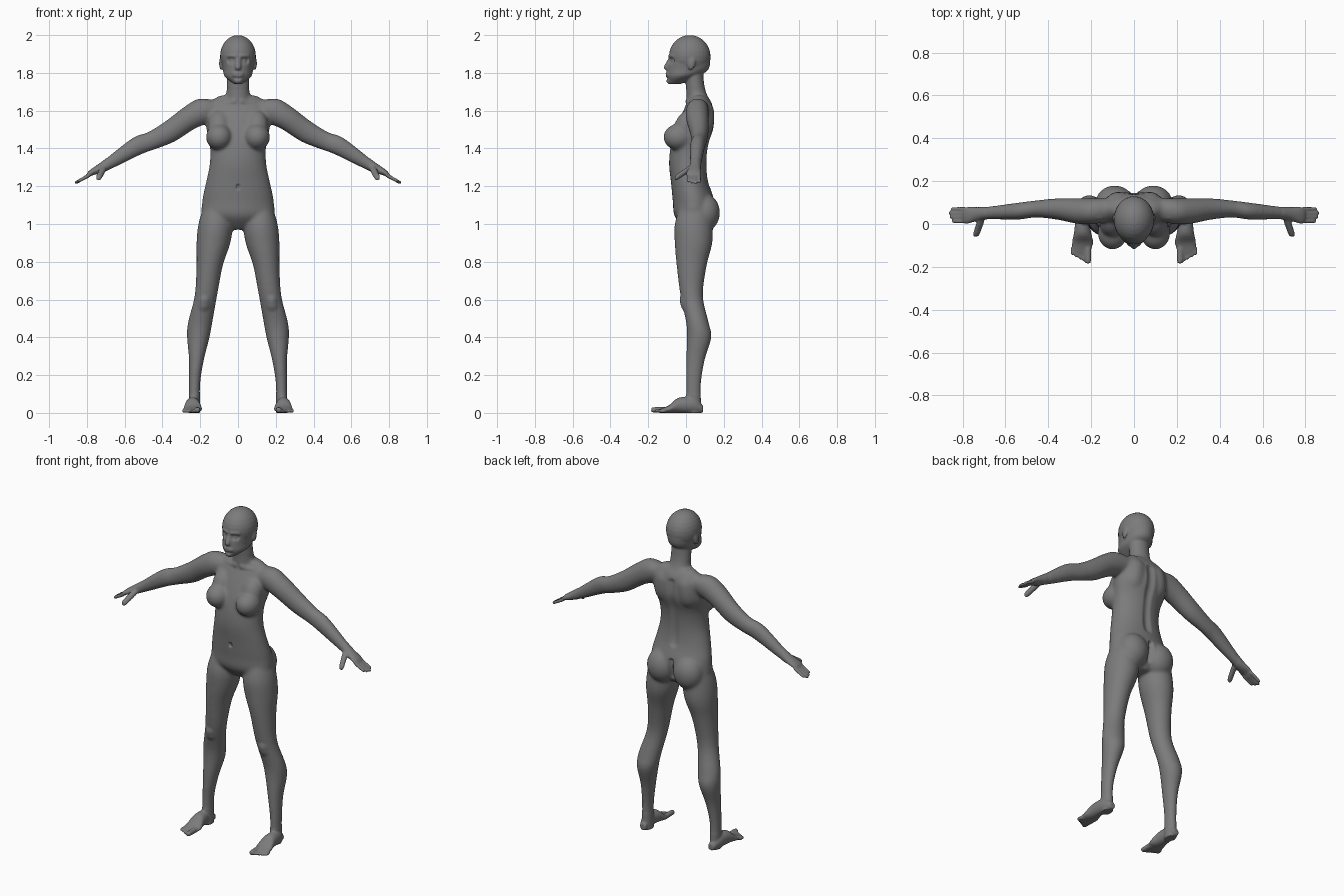
import bpy, bmesh, math
from mathutils import Vector, Matrix

if "Cube" in bpy.data.objects:
    bpy.data.objects.remove(bpy.data.objects["Cube"], do_unlink=True)

X, Y, Z = Vector((1, 0, 0)), Vector((0, 1, 0)), Vector((0, 0, 1))
ARM_UP = Vector((.4, 0, .9)).normalized()
SEGMENTS = 28
STEPS = 4
BOTH_SIDES = (1, -1)
CENTRE_ONLY = (1,)
bm = bmesh.new()


def mirrored(point, sign):
    return Vector((point[0] * sign, point[1], point[2]))


def smooth_between(before, start, end, after, t):
    """Cubic blend from start to end with tangents taken from the neighbours."""
    leaving, arriving = (end - before) / 2, (after - start) / 2
    ease = t * t * (3 - 2 * t)
    return (start + (end - start) * ease
            + leaving * t * (1 - t) ** 2 - arriving * t * t * (1 - t))


def loft(stations, side, up, signs=BOTH_SIDES):
    """Skin ellipses (x, y, z, side radius, up radius) along a smooth path."""
    padded = [stations[0], *stations, stations[-1]]
    rows = []
    for quad in zip(padded, padded[1:], padded[2:], padded[3:]):
        for step in range(STEPS):
            rows.append([smooth_between(*values, step / STEPS) for values in zip(*quad)])
    rows.append(stations[-1])
    for sign in signs:
        rings = []
        for x, y, z, side_radius, up_radius in rows:
            ring = []
            for k in range(SEGMENTS):
                angle = k * math.tau / SEGMENTS
                offset = side * side_radius * math.cos(angle) + up * up_radius * math.sin(angle)
                ring.append(bm.verts.new(mirrored(Vector((x, y, z)) + offset, sign)))
            rings.append(ring)
        faces = [bm.faces.new(rings[0]), bm.faces.new(reversed(rings[-1]))]
        for lower, upper in zip(rings, rings[1:]):
            for k in range(SEGMENTS):
                following = (k + 1) % SEGMENTS
                faces.append(bm.faces.new((lower[k], upper[k], upper[following], lower[following])))
        bmesh.ops.recalc_face_normals(bm, faces=faces)


def centre_loft(stations):
    """Upright loft on the centre line from (y, z, half width, half depth)."""
    loft([(0, *station) for station in stations], X, Y, CENTRE_ONLY)


def blob(center, radii, tilt=0, signs=BOTH_SIDES):
    """Ellipsoid, mirrored unless it sits on the centre line."""
    for sign in signs:
        matrix = (Matrix.Translation(mirrored(center, sign))
                  @ Matrix.Rotation(tilt, 4, 'X') @ Matrix.Diagonal((*radii, 1)))
        bmesh.ops.create_uvsphere(bm, u_segments=SEGMENTS, v_segments=SEGMENTS // 2,
                                  radius=1, matrix=matrix)


def digit(base, tip, radius, side, up):
    """Finger or toe that tapers to a rounded end."""
    base, tip = Vector(base), Vector(tip)
    stations = []
    for t, scale in ((0, 1), (.5, .95), (.9, .85), (1, .4)):
        stations.append((*base.lerp(tip, t), radius * scale, radius * scale))
    loft(stations, side, up)


# Torso
centre_loft([(.05, .97, .04, .05), (.04, 1.04, .18, .1), (.04, 1.12, .19, .11),
             (.02, 1.22, .17, .1), (.01, 1.32, .15, .1), (.02, 1.42, .15, .1),
             (.05, 1.52, .17, .1), (.07, 1.63, .16, .07), (.07, 1.68, .1, .04)])

# Neck, jaw, skull, nose and ears
centre_loft([(.07, 1.62, .07, .07), (.05, 1.72, .06, .05), (.04, 1.82, .06, .05)])
centre_loft([(-.06, 1.74, .02, .03), (-.02, 1.78, .07, .08),
             (.01, 1.82, .08, .11), (.02, 1.89, .09, .11)])
blob(center=(0, .02, 1.89), radii=(.095, .11, .11), signs=CENTRE_ONLY)
centre_loft([(-.08, 1.88, .01, .01), (-.1, 1.83, .017, .018), (-.09, 1.81, .01, .01)])
blob(center=(.09, .03, 1.85), radii=(.01, .02, .035), tilt=-.2)

# Chest and hips
blob(center=(.1, -.04, 1.46), radii=(.07, .08, .07))
blob(center=(.1, 0, 1.52), radii=(.06, .06, .09), tilt=-.4)
blob(center=(.09, .1, 1.06), radii=(.09, .08, .1))

# Legs
loft([(.12, .05, 1.1, .06, .08), (.12, .04, 1, .09, .1), (.13, .04, .9, .09, .1),
      (.15, .03, .78, .07, .08), (.17, .03, .62, .06, .06), (.2, .06, .48, .065, .06),
      (.21, .07, .4, .06, .065), (.22, .05, .28, .04, .05), (.23, .04, .15, .03, .04),
      (.23, .04, 0, .03, .04)], X, Y)

# Feet rest on the ground, so each section sits at its own half height
foot = [(.23, .09, .02, .02), (.24, .04, .03, .04), (.24, -.04, .04, .04),
        (.24, -.09, .05, .02), (.25, -.14, .04, .01)]
loft([(x, y, height, width, height) for x, y, width, height in foot], X, Z)

# Toes shrink and shorten towards the outside
for i in range(5):
    radius = .01 if i else .016
    x = .215 + i * .018
    digit((x, -.11, radius), (x, i * .01 - .185, radius), radius, X, Z)

# Arms and palms
loft([(.1, .07, 1.61, .05, .05), (.18, .06, 1.6, .06, .07), (.26, .06, 1.56, .06, .065),
      (.36, .07, 1.49, .05, .06), (.46, .07, 1.44, .04, .05), (.54, .06, 1.41, .04, .05),
      (.7, .05, 1.31, .03, .03), (.78, .04, 1.27, .04, .015), (.8, .04, 1.25, .03, .01)],
     Y, ARM_UP)

# Fingers fan across the palm, the thumb points forward
for i, reach in enumerate((.06, .07, .075, .065)):
    y = .013 + i * .019
    digit((.785, y, 1.26), (.79 + reach, y, 1.26 - reach * .6), .01, Y, ARM_UP)
digit((.71, .03, 1.3), (.74, -.06, 1.24), .018, X, Z)

# Fuse all volumes into one skin
mesh = bpy.data.meshes.new("body")
bm.to_mesh(mesh)
bm.free()
body = bpy.data.objects.new("body", mesh)
bpy.context.collection.objects.link(body)
bpy.context.view_layer.objects.active = body
body.select_set(True)


def apply_modifier(kind, **settings):
    modifier = body.modifiers.new(kind.lower(), kind)
    for key, value in settings.items():
        setattr(modifier, key, value)
    bpy.ops.object.modifier_apply(modifier=modifier.name)


apply_modifier('REMESH', mode='VOXEL', voxel_size=.0055)

# Relax the large forms, but keep head, hands and feet crisp
soft = body.vertex_groups.new(name="soft")
soft.add([v.index for v in body.data.vertices
          if .1 < v.co.z < 1.72 and abs(v.co.x) < .7], 1, 'REPLACE')
apply_modifier('SMOOTH', factor=.5, iterations=40, vertex_group="soft")
apply_modifier('SMOOTH', factor=.5, iterations=4)


def sculpt(start, end, radius, back):
    """Push the skin backward along a soft stroke on both sides."""
    start, end = Vector(start), Vector(end)
    stroke = end - start
    for vertex in body.data.vertices:
        offset = mirrored(vertex.co, math.copysign(1, vertex.co.x)) - start
        t = max(0, min(1, offset.dot(stroke) / stroke.length_squared))
        weight = 1 - (offset - stroke * t).length_squared / radius ** 2
        if weight > 0:
            vertex.co.y += back * weight * weight


# Face: eye sockets, lids, brows, lips, mouth line and chin
sculpt(start=(.03, -.09, 1.865), end=(.045, -.08, 1.865), radius=.024, back=.014)
sculpt(start=(.03, -.08, 1.865), end=(.04, -.07, 1.865), radius=.013, back=-.006)
sculpt(start=(.015, -.09, 1.89), end=(.055, -.07, 1.89), radius=.016, back=-.005)
sculpt(start=(0, -.1, 1.79), end=(.018, -.09, 1.79), radius=.02, back=-.01)
sculpt(start=(0, -.11, 1.79), end=(.025, -.09, 1.79), radius=.008, back=.006)
sculpt(start=(0, -.09, 1.755), end=(.01, -.09, 1.755), radius=.02, back=-.01)

# Body: collarbones, shoulder blades, spine, navel, cleft and knees
sculpt(start=(.025, 0, 1.65), end=(.16, .02, 1.66), radius=.022, back=-.007)
sculpt(start=(.09, .14, 1.6), end=(.11, .14, 1.5), radius=.06, back=.012)
sculpt(start=(0, .15, 1.6), end=(0, .11, 1.22), radius=.035, back=-.012)
sculpt(start=(0, -.08, 1.19), end=(0, -.08, 1.2), radius=.014, back=.014)
sculpt(start=(0, .15, 1.12), end=(0, .14, 1), radius=.022, back=-.02)
sculpt(start=(.18, -.02, .59), end=(.18, -.01, .57), radius=.04, back=-.01)

# Skin colour and shading
skin = bpy.data.materials.new("plain grey")
skin.use_nodes = True
colour = (.2, .2, .2, 1)
skin.diffuse_color = colour
skin.node_tree.nodes["Principled BSDF"].inputs["Base Color"].default_value = colour
body.data.materials.clear()
body.data.materials.append(skin)
bpy.ops.object.shade_smooth_by_angle(angle=math.radians(60))
